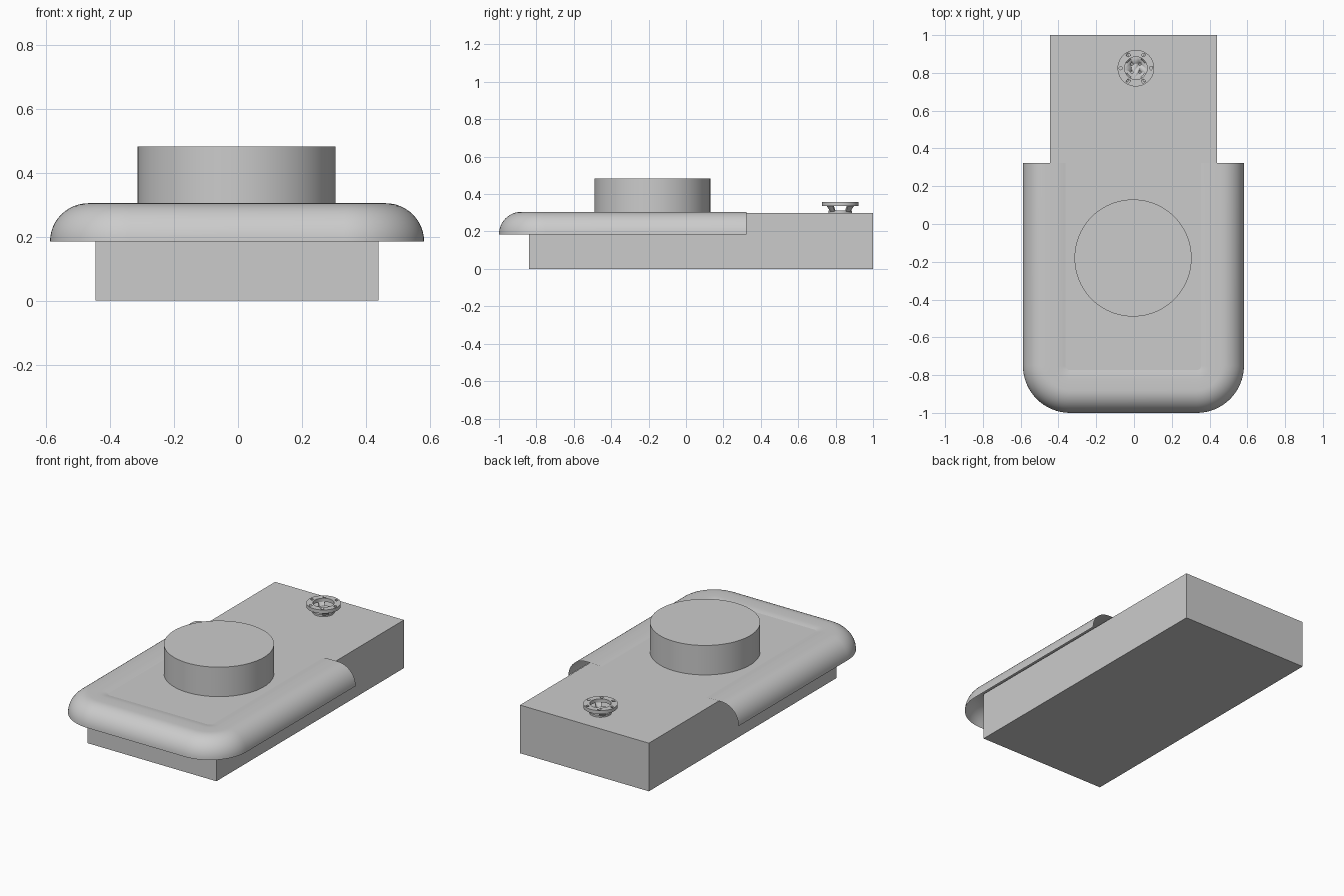
import bpy, bmesh
from math import sin, cos, pi, radians
from mathutils import Vector

cube = bpy.data.objects.get("Cube")
if cube:
    bpy.data.objects.remove(cube, do_unlink=True)

grey = bpy.data.materials.new("plain_grey")
grey.use_nodes = True
colour = (0.6, 0.6, 0.6, 1)
grey.diffuse_color = colour
grey.node_tree.nodes["Principled BSDF"].inputs["Base Color"].default_value = colour

MID_X = -0.003


def finish(name, bm, smooth=True):
    mesh = bpy.data.meshes.new(name)
    bm.to_mesh(mesh)
    bm.free()
    obj = bpy.data.objects.new(name, mesh)
    bpy.context.collection.objects.link(obj)
    mesh.materials.append(grey)
    bpy.ops.object.select_all(action="DESELECT")
    obj.select_set(True)
    bpy.context.view_layer.objects.active = obj
    if smooth:
        bpy.ops.object.shade_smooth_by_angle(angle=radians(35))
    return obj


def box(name, low, high):
    bm = bmesh.new()
    bmesh.ops.create_cube(bm, size=1)
    low, high = Vector(low), Vector(high)
    for v in bm.verts:
        v.co = (low + high) / 2 + v.co * (high - low)
    return finish(name, bm, False)


def lathe(name, profile, centre, sides=64, closed=False):
    """Spin a (radius, height) profile around a vertical axis."""
    bm = bmesh.new()
    rings = [[bm.verts.new((centre[0] + r * cos(2 * pi * i / sides),
                            centre[1] + r * sin(2 * pi * i / sides), z))
              for i in range(sides)] for r, z in profile]
    pairs = list(zip(rings, rings[1:]))
    if closed:
        pairs.append((rings[-1], rings[0]))
    else:
        bm.faces.new(rings[0][::-1])
        bm.faces.new(rings[-1])
    for a, b in pairs:
        for i in range(sides):
            j = (i + 1) % sides
            bm.faces.new((a[i], a[j], b[j], b[i]))
    bmesh.ops.recalc_face_normals(bm, faces=bm.faces)
    return finish(name, bm)


# Main block and the round drum on top
box("main_block", (-0.445, -0.84, 0), (0.44, 1, 0.299))
lathe("round_drum", [(0.31, 0.29), (0.31, 0.482)], (-0.005, -0.18), 96)

# Rounded open rim: a thin profile swept along a U with round front corners
profile = [(0, 0.295), (0.02, 0.298), (0.04, 0.303), (0.07, 0.305)]
profile += [(0.13 + 0.12 * sin(t * pi / 24), 0.185 + 0.12 * cos(t * pi / 24))
            for t in range(13)]
HALF, FRONT, BACK = 0.335, -0.75, 0.323
stations = [(-HALF, BACK, pi)]
stations += [(-HALF, FRONT, pi + i * pi / 32) for i in range(17)]
stations += [(HALF, FRONT, 1.5 * pi + i * pi / 32) for i in range(17)]
stations += [(HALF, BACK, 2 * pi)]
bm = bmesh.new()
rows = [[bm.verts.new((MID_X + x + r * cos(a), y + r * sin(a), z))
         for r, z in profile] for x, y, a in stations]
for a, b in zip(rows, rows[1:]):
    for i in range(len(profile) - 1):
        bm.faces.new((a[i], a[i + 1], b[i + 1], b[i]))
bmesh.ops.remove_doubles(bm, verts=bm.verts, dist=0.0001)
bmesh.ops.recalc_face_normals(bm, faces=bm.faces)
finish("rounded_rim", bm)

# Small fitting at the back: drilled flange, drilled base disc and struts
FIT = (0.01, 0.825)


def drill(obj, radius, count, hole, start):
    for i in range(count):
        a = start + 2 * pi * i / count
        spot = (FIT[0] + radius * cos(a), FIT[1] + radius * sin(a))
        cutter = lathe("hole_cutter", [(hole, 0.25), (hole, 0.45)], spot, 12)
        cutter.hide_render = True
        mod = obj.modifiers.new("hole", "BOOLEAN")
        mod.operation = "DIFFERENCE"
        mod.solver = "EXACT"
        mod.object = cutter
        bpy.context.view_layer.objects.active = obj
        bpy.ops.object.modifier_apply(modifier=mod.name)
        bpy.data.objects.remove(cutter, do_unlink=True)


flange = lathe("fitting_flange", [(0.06, 0.336), (0.097, 0.336), (0.097, 0.358),
                                  (0.06, 0.358)], FIT, 48, True)
drill(flange, 0.08, 6, 0.009, 0)
base = lathe("fitting_base", [(0.062, 0.3), (0.062, 0.312)], FIT, 48)
drill(base, 0.03, 4, 0.006, pi / 4)

# Sloping curved struts joining the base disc to the flange
for k in range(4):
    bm = bmesh.new()
    mid = pi / 4 + k * pi / 2
    loops = []
    for i in range(7):
        a = mid + (i - 3) * 0.09
        loops.append([bm.verts.new((FIT[0] + r * cos(a), FIT[1] + r * sin(a), z))
                      for r, z in ((0.05, 0.308), (0.062, 0.308),
                                   (0.085, 0.338), (0.07, 0.338))])
    for a, b in zip(loops, loops[1:]):
        for i in range(4):
            j = (i + 1) % 4
            bm.faces.new((a[i], a[j], b[j], b[i]))
    bm.faces.new(loops[0])
    bm.faces.new(loops[-1])
    bmesh.ops.recalc_face_normals(bm, faces=bm.faces)
    finish(f"fitting_strut_{k + 1}", bm)
